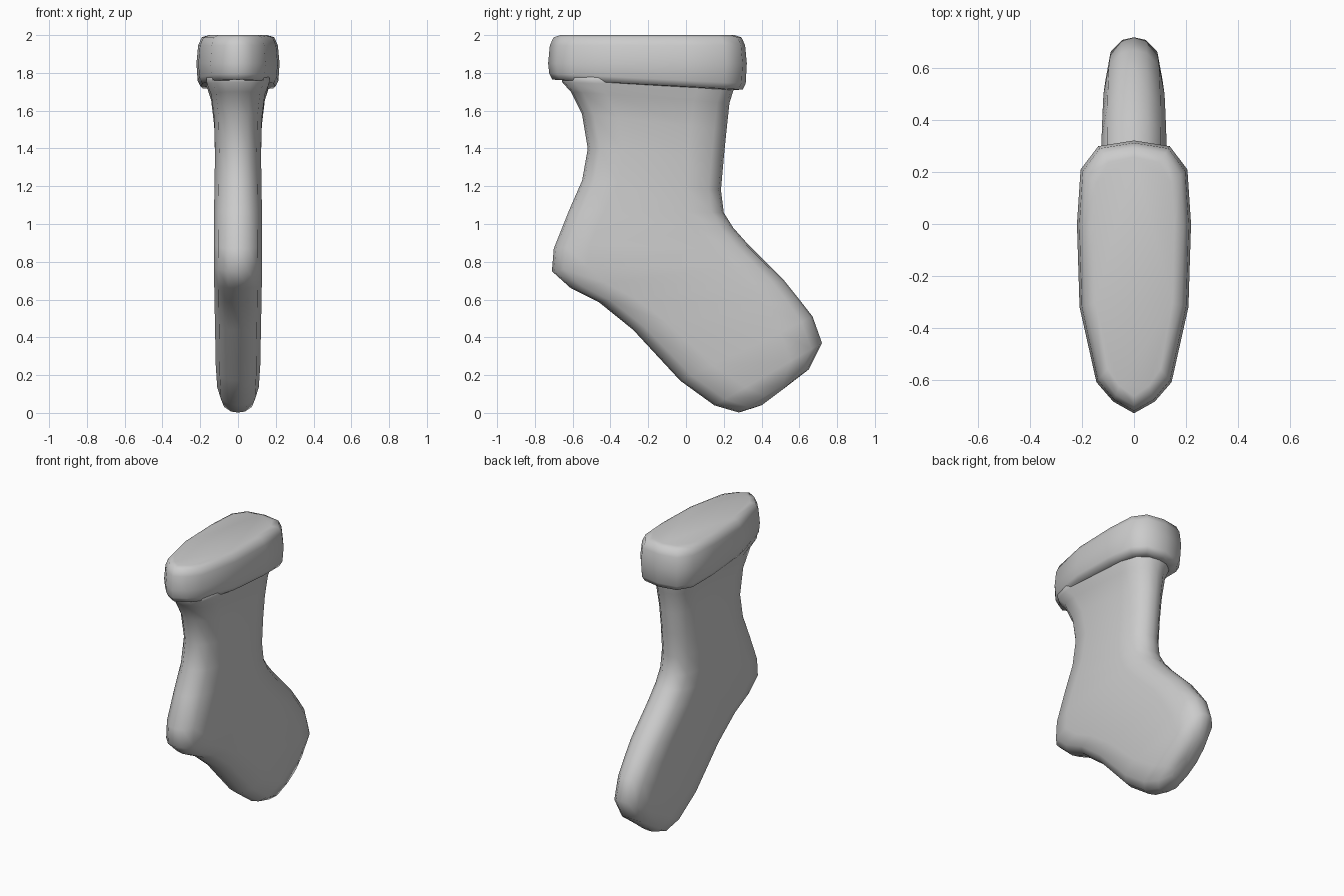
import bpy, bmesh
from mathutils import Vector

if "Cube" in bpy.data.objects:
    bpy.data.objects.remove(bpy.data.objects["Cube"])


def loft(name, rings):
    """Skin a list of closed rings, cap both ends, shade smooth."""
    bm = bmesh.new()
    loops = [[bm.verts.new(p) for p in ring] for ring in rings]
    for a, b in zip(loops, loops[1:]):
        n = len(a)
        for i in range(n):
            j = (i + 1) % n
            bm.faces.new((a[i], a[j], b[j], b[i]))
    bm.faces.new(loops[0])
    bm.faces.new(loops[-1])
    bmesh.ops.recalc_face_normals(bm, faces=bm.faces)
    mesh = bpy.data.meshes.new(name)
    bm.to_mesh(mesh)
    bm.free()
    for p in mesh.polygons:
        p.use_smooth = True
    obj = bpy.data.objects.new(name, mesh)
    bpy.context.collection.objects.link(obj)
    return obj


# Sock body: heel-side y, z, instep-side y, z, half thickness
sections = [
    (-0.66, 1.80, 0.26, 1.80, 0.17),
    (-0.655, 1.75, 0.255, 1.72, 0.165),
    (-0.61, 1.70, 0.23, 1.64, 0.142),
    (-0.55, 1.58, 0.215, 1.50, 0.126),
    (-0.52, 1.40, 0.20, 1.35, 0.122),
    (-0.55, 1.23, 0.185, 1.18, 0.124),
    (-0.62, 1.07, 0.20, 1.06, 0.127),
    (-0.70, 0.87, 0.25, 0.98, 0.128),
    (-0.71, 0.75, 0.33, 0.89, 0.127),
    (-0.61, 0.66, 0.42, 0.80, 0.126),
    (-0.46, 0.585, 0.52, 0.70, 0.125),
    (-0.28, 0.44, 0.60, 0.60, 0.122),
    (-0.03, 0.17, 0.67, 0.51, 0.118),
    (0.15, 0.04, 0.72, 0.37, 0.11),
    (0.28, 0.002, 0.65, 0.23, 0.09),
    (0.40, 0.04, 0.52, 0.13, 0.035),
]
# Rounded edge: distance in from the edge, share of the half thickness
edge = [(0.012, 0.42), (0.065, 0.82), (0.19, 1.0)]


def sock_ring(y0, z0, y1, z1, w):
    a, b = Vector((0, y0, z0)), Vector((0, y1, z1))
    length = (b - a).length
    d = (b - a) / length
    k = min(1, length / 0.5)
    side = [a + d * s * k + Vector((w * f, 0, 0)) for s, f in edge]
    side += [b - d * s * k + Vector((w * f, 0, 0)) for s, f in reversed(edge)]
    other = [Vector((-p.x, p.y, p.z)) for p in reversed(side)]
    return [a] + side + [b] + other


loft("sock_body", [sock_ring(*s) for s in sections])

# Cuff: half plan outline mirrored, stacked with inset and a tilted hem
half = [(0.08, -0.685), (0.145, -0.61), (0.21, -0.32), (0.22, 0.0),
        (0.206, 0.21), (0.138, 0.30)]
plan = [(0, -0.73)] + half + [(0, 0.322)] + [(-x, y) for x, y in reversed(half)]
levels = [(0.065, 2.0), (0.028, 1.988), (0.009, 1.945), (0, 1.85),
          (0.006, 1.77), (0.022, 1.738), (0.07, 1.735)]


def cuff_ring(inset, z):
    kx, ky = 1 - inset / 0.22, 1 - inset / 0.525
    tilt = -0.05 if z < 1.8 else 0
    return [(x * kx, -0.2 + (y + 0.2) * ky, z + tilt * (y + 0.2)) for x, y in plan]


loft("cuff", [cuff_ring(*lv) for lv in levels])
